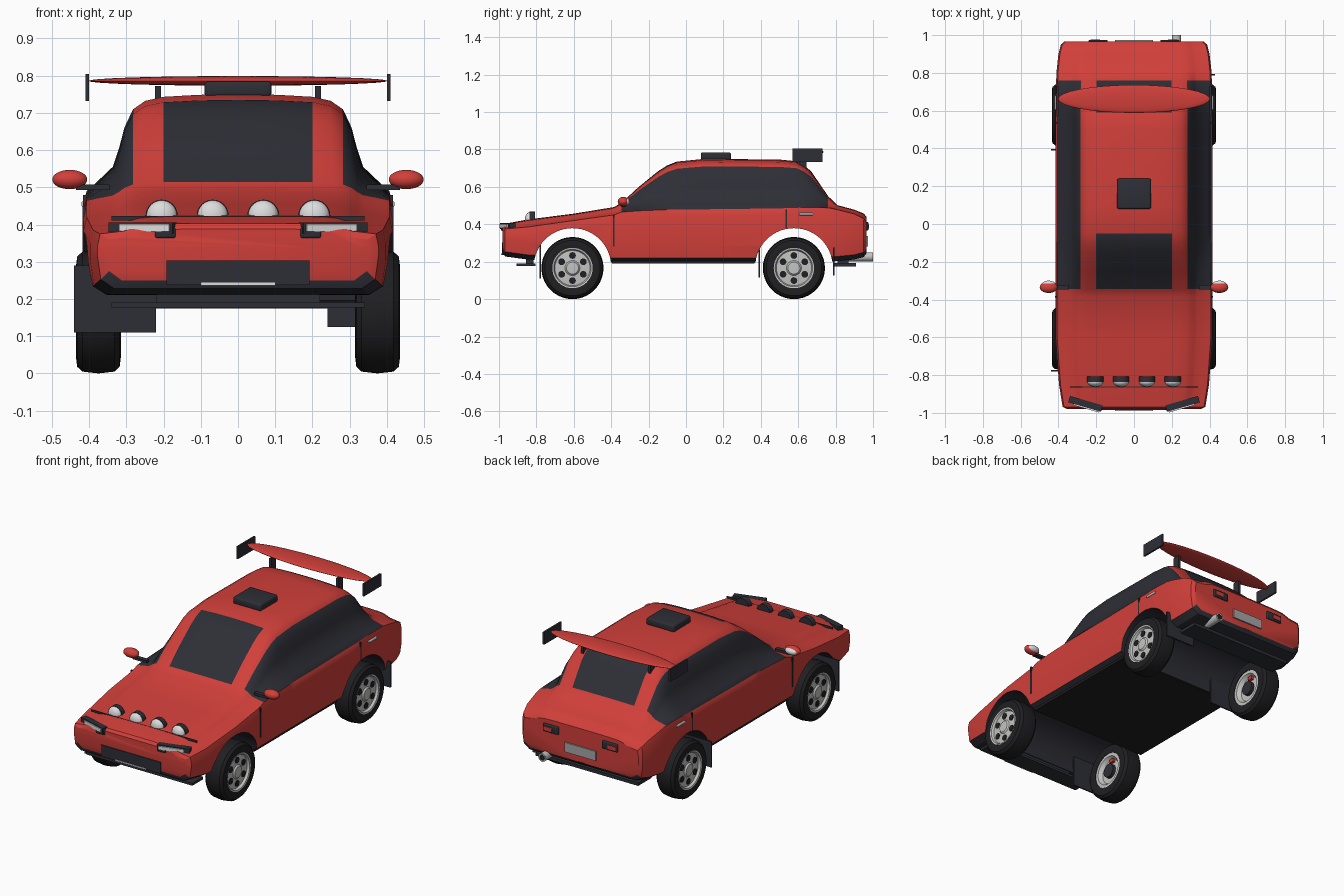
import bpy, bmesh, math
from mathutils import Matrix, Vector

if "Cube" in bpy.data.objects:
    bpy.data.objects.remove(bpy.data.objects["Cube"])


def material(name, r, g, b):
    m = bpy.data.materials.new(name)
    m.use_nodes = True
    m.diffuse_color = (r, g, b, 1)
    m.node_tree.nodes["Principled BSDF"].inputs["Base Color"].default_value = (r, g, b, 1)
    return m


RED = material("red paint", 0.64, 0.05, 0.042)
DARK = material("dark trim", 0.027, 0.028, 0.037)
RUBBER = material("tyre rubber", 0.014, 0.014, 0.016)
SILVER = material("silver", 0.55, 0.55, 0.54)
LENS = material("lamp glass", 0.72, 0.72, 0.72)
PLATE = material("plate grey", 0.38, 0.38, 0.39)


def finish(name, bm, mats, angle=35):
    bmesh.ops.recalc_face_normals(bm, faces=bm.faces)
    mesh = bpy.data.meshes.new(name)
    bm.to_mesh(mesh)
    bm.free()
    for m in mats:
        mesh.materials.append(m)
    ob = bpy.data.objects.new(name, mesh)
    bpy.context.collection.objects.link(ob)
    smooth(ob, angle)
    return ob


def smooth(ob, angle):
    bpy.ops.object.select_all(action="DESELECT")
    ob.select_set(True)
    bpy.context.view_layer.objects.active = ob
    bpy.ops.object.shade_smooth_by_angle(angle=math.radians(angle))


def place(loc, size, rot):
    return Matrix.Translation(loc) @ rot.to_4x4() @ Matrix.Diagonal((*size, 1))


def box(name, loc, size, mat, turn=0, tilt=0, bevel=0):
    bm = bmesh.new()
    rot = Matrix.Rotation(turn, 3, "Z") @ Matrix.Rotation(tilt, 3, "X")
    bmesh.ops.create_cube(bm, size=1, matrix=place(loc, size, rot))
    if bevel:
        bmesh.ops.bevel(bm, geom=bm.edges[:], offset=bevel, segments=3, profile=0.5, affect="EDGES")
    return finish(name, bm, [mat])


def ball(name, loc, radii, mat):
    bm = bmesh.new()
    bmesh.ops.create_uvsphere(bm, u_segments=32, v_segments=16, radius=1,
                              matrix=place(loc, radii, Matrix.Identity(3)))
    return finish(name, bm, [mat])


def rod(name, loc, radius, length, axis, mat, segs=24):
    bm = bmesh.new()
    rot = Vector((0, 0, 1)).rotation_difference(Vector(axis)).to_matrix()
    bmesh.ops.create_cone(bm, cap_ends=True, segments=segs, radius1=radius, radius2=radius,
                          depth=length, matrix=place(loc, (1, 1, 1), rot))
    return finish(name, bm, [mat])


def lathe(name, loc, profile, side, mat, closed=False):
    # spin an (x, radius) profile round the axle
    bm = bmesh.new()
    vs = [bm.verts.new((x * side, 0, r)) for x, r in profile]
    es = [bm.edges.new(p) for p in zip(vs, vs[1:])]
    if closed:
        es.append(bm.edges.new((vs[-1], vs[0])))
    bmesh.ops.spin(bm, geom=vs + es, axis=(1, 0, 0), cent=(0, 0, 0),
                   angle=math.tau, steps=40, use_duplicate=False)
    bmesh.ops.remove_doubles(bm, verts=bm.verts, dist=0.0004)
    bmesh.ops.translate(bm, verts=bm.verts, vec=loc)
    return finish(name, bm, [mat])


# Body shell: stations along y with half width, bottom, belt and top heights
stations = [
    (-0.98, .355, .25, .36, .388), (-0.968, .378, .228, .375, .403), (-0.85, .397, .212, .385, .425),
    (-0.6, .415, .2, .42, .457), (-0.385, .415, .195, .45, .492), (-0.345, .415, .195, .465, .515),
    (-0.25, .415, .195, .472, .602), (-0.15, .415, .195, .476, .683), (-0.1, .415, .195, .478, .715),
    (-0.05, .415, .195, .48, .735), (0.1, .415, .195, .48, .75), (0.5, .415, .195, .485, .746),
    (0.59, .415, .2, .488, .737), (0.63, .415, .2, .49, .717), (0.67, .415, .2, .49, .682),
    (0.76, .412, .2, .488, .55), (0.81, .41, .203, .478, .502), (0.9, .4, .212, .455, .478),
    (0.95, .387, .225, .43, .458), (0.965, .37, .245, .41, .44)]
# Upper cross-section: share of width, share of height from belt to top
upper = [(.98, 0), (.93, .08), (.81, .27), (.77, .46), (.735, .67), (.68, .85),
         (.6, .935), (.482, .975), (.25, .995), (0, 1)]


def section(y, w, low, belt, top):
    half = [(0, low), (.88 * w, low), (.975 * w, low + .025), (w, low + .09), (w, belt - .035)]
    half += [(f * w, belt + t * (top - belt)) for f, t in upper]
    ring = half + [(-x, z) for x, z in half[-2:0:-1]]
    return [(x, y, z) for x, z in ring]


bm = bmesh.new()
rings = [[bm.verts.new(p) for p in section(*s)] for s in stations]
count, mid = len(rings[0]), len(rings[0]) // 2
for a, b, sa, sb in zip(rings, rings[1:], stations, stations[1:]):
    yc = (sa[0] + sb[0]) / 2
    for i in range(count):
        j = (i + 1) % count
        face = bm.faces.new((a[i], a[j], b[j], b[i]))
        col = min(i, count - 1 - i)
        side_glass = 5 <= col < 10 and -0.385 < yc < 0.76 and yc > -0.36
        screen = col >= 12 and (-0.345 < yc < -0.05 or 0.59 < yc < 0.76)
        if side_glass or screen or col < 2:
            face.material_index = 1
for ring in (rings[0], rings[-1]):
    bm.faces.new(ring)
body = finish("body_shell", bm, [RED, DARK])

# Wheel arches cut right through
AXLES = {"front": -0.607, "rear": 0.577}
for end, y in AXLES.items():
    cutter = rod(end + "_arch_cutter", (0, y, .172), .207, 1.2, (1, 0, 0), RED, 56)
    cutter.data.materials.append(DARK)
    cutter.data.polygons.foreach_set("material_index", [1] * len(cutter.data.polygons))
    cutter.hide_render = True
    mod = body.modifiers.new(end + "_arch", "BOOLEAN")
    mod.operation, mod.object, mod.solver = "DIFFERENCE", cutter, "EXACT"
    bpy.context.view_layer.objects.active = body
    bpy.ops.object.modifier_apply(modifier=mod.name)
    bpy.data.objects.remove(cutter)
smooth(body, 32)

# Wheels
tyre = [(-.055, .103), (-.06, .125), (-.057, .148), (-.043, .161), (0, .166),
        (.043, .161), (.057, .148), (.06, .125), (.055, .103)]
rim = [(-.03, 0), (-.03, .07), (-.052, .085), (-.052, .108), (.057, .108), (.055, .1),
       (.042, .094), (.045, .04), (.053, .032), (.055, 0)]
for end, y in AXLES.items():
    for side, label in ((1, "left"), (-1, "right")):
        c = Vector((.375 * side, y, .166))
        tag = f"{end}_{label}_"
        lathe(tag + "tyre", c, tyre, side, RUBBER, True)
        lathe(tag + "rim", c, rim, side, SILVER)
        rod(tag + "hub", c - Vector((.035 * side, 0, 0)), .04, .03, (1, 0, 0), DARK)
        box(tag + "caliper", c + Vector((-.037 * side, .02, .055)), (.02, .03, .02), RED)
        for k in range(6):
            a = math.tau * k / 6
            off = Vector((.043 * side, .067 * math.sin(a), .067 * math.cos(a)))
            rod(tag + "rim_hole", c + off, .018, .008, (1, 0, 0), RUBBER, 16)

# Underside, lips and mud flaps
box("underbody_panel", (0, -.015, .197), (.76, .76, .014), RUBBER)
box("front_splitter", (0, -.855, .184), (.68, .1, .014), DARK)
box("front_splitter_mount", (0, -.835, .2), (.44, .04, .04), DARK)
box("rear_lip", (0, .85, .184), (.66, .12, .018), DARK)
box("rear_lip_mount", (0, .84, .2), (.5, .06, .04), DARK)
box("front_right_flap", (-.33, -.778, .2), (.22, .008, .18), DARK)
box("rear_right_flap", (-.33, .392, .19), (.22, .008, .15), DARK)
box("rear_left_flap", (.335, .79, .2), (.19, .008, .15), DARK)

# Front grille, number plate, bonnet seam
box("front_grille", (0, -.979, .27), (.385, .012, .066), DARK)
box("front_plate", (0, -.986, .24), (.2, .006, .008), LENS)
box("bonnet_seam", (0, -.862, .417), (.68, .005, .012), DARK)

# Bonnet spot lamps
for x in (-.205, -.068, .068, .205):
    rod("spot_lamp_housing", (x, -.822, .424), .043, .03, (0, 1, 0), DARK)
    ball("spot_lamp_lens", (x, -.835, .424), (.041, .027, .041), LENS)

# Paired details
for s, label in ((1, "left"), (-1, "right")):
    box(label + "_headlamp_pocket", (.257 * s, -.952, .391), (.18, .035, .03), DARK, turn=.28 * s)
    box(label + "_headlamp_corner", (.195 * s, -.978, .378), (.055, .02, .028), DARK, bevel=.005)
    box(label + "_headlamp_lens", (.25 * s, -.97, .391), (.14, .018, .02), LENS, turn=.28 * s)
    ball(label + "_mirror", (.452 * s, -.335, .521), (.047, .03, .026), RED)
    ball(label + "_mirror_glass", (.452 * s, -.322, .521), (.038, .022, .02), LENS)
    box(label + "_mirror_arm", (.39 * s, -.335, .5), (.09, .025, .014), DARK)
    box(label + "_front_door_seam", (.414 * s, -.385, .365), (.008, .008, .17), DARK)
    box(label + "_rear_door_seam", (.412 * s, .535, .43), (.01, .008, .1), DARK)
    box(label + "_door_handle", (.412 * s, .642, .455), (.018, .075, .014), SILVER, bevel=.004)
    box(label + "_tail_lamp", (.19 * s, .966, .39), (.1, .018, .045), DARK, bevel=.005)
    box(label + "_tail_lens", (.205 * s, .975, .388), (.05, .006, .022), RED)
    box(label + "_wing_end", (.405 * s, .65, .768), (.01, .16, .072), DARK)
    box(label + "_wing_post", (.215 * s, .625, .735), (.016, .04, .075), DARK)

# Rear wing, roof vent, plate and exhaust
ball("rear_wing", (0, .662, .786), (.402, .074, .013), RED)
box("roof_vent", (0, .16, .764), (.18, .16, .042), DARK, bevel=.01)
box("rear_plate", (0, .968, .31), (.2, .01, .055), PLATE)
lathe_pipe = rod("exhaust_pipe", (.225, .93, .226), .024, .14, (0, 1, 0), SILVER)
rod("exhaust_bore", (.225, .998, .226), .017, .006, (0, 1, 0), RUBBER)
